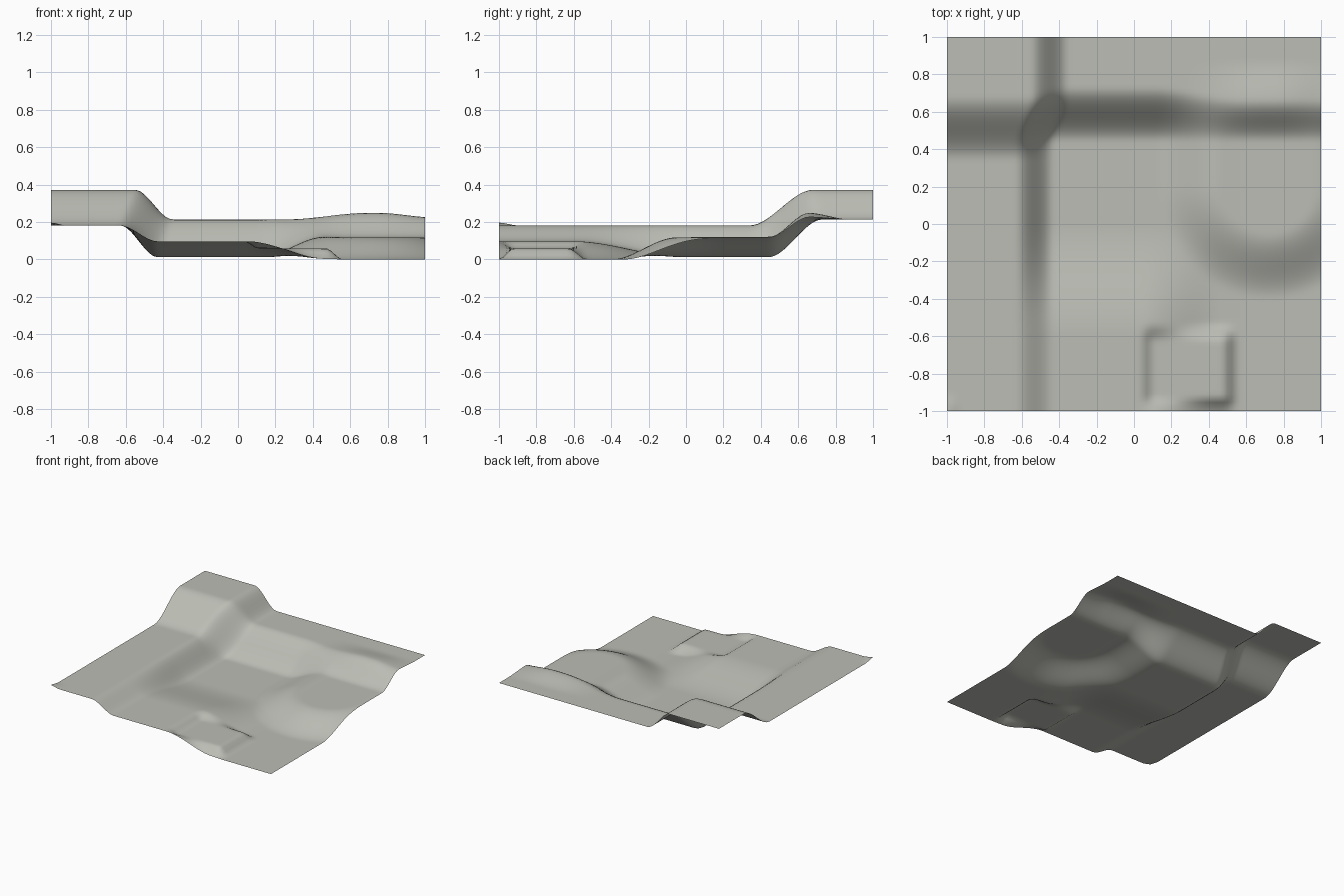
import bpy, bmesh
from math import hypot

cube = bpy.data.objects.get("Cube")
if cube:
    bpy.data.objects.remove(cube)

CELLS = 88  # grid cells per side


def ramp(a, b, t):
    """Smooth step from 0 at a to 1 at b."""
    t = min(1, max(0, (t - a) / (b - a)))
    return t * t * (3 - 2 * t)


def mix(a, b, t):
    return a + (b - a) * t


def lowland(x, y):
    # Floor with a hollow in the middle, falling to the front right corner
    floor = mix(0.015, 0.003, ramp(0.2, 0.6, x))
    # Broad rise along the front edge
    front_rise = 0.085 * (1 - ramp(0.05, 0.45, x)) * (1 - ramp(-0.6, 0, y))
    # Round mound on the right that runs into the back slope
    reach = hypot(x - 0.72, min(0, y - 0.2))
    mound = 0.118 * (1 - ramp(0.25, 0.6, reach))
    return floor + front_rise + mound


def back_terrace(x, y):
    swell = ramp(0.25, 0.7, x) * (1 - 0.7 * ramp(0.75, 1.05, x))
    return 0.217 + 0.035 * swell * (1 - ramp(0.65, 0.88, y))


def height(x, y):
    # Left terrace, with a higher step at the back
    left = 0.185 + 0.19 * ramp(0.34, 0.68, y)
    left += 0.015 * (1 - ramp(-1, -0.92, x)) * (1 - ramp(-1, -0.9, y))
    # Lower ground climbing to the back terrace
    slope_end = 0.73 - 0.07 * ramp(0.1, 0.6, x)
    right = mix(lowland(x, y), back_terrace(x, y), ramp(0.44, slope_end, y))
    # Bank between them
    bank = mix(-0.53, -0.45, ramp(0.4, 0.7, y))
    z = mix(left, right, ramp(bank - 0.1, bank + 0.1, x))
    # Levelled building pad near the front
    pad = ramp(0.03, 0.11, x) * (1 - ramp(0.47, 0.56, x))
    pad *= ramp(-1, -0.92, y) * (1 - ramp(-0.63, -0.53, y))
    return mix(z, 0.062, pad)


# Ground colour
ground = bpy.data.materials.new("pale grey ground")
ground.use_nodes = True
colour = (0.5, 0.51, 0.46, 1)
ground.diffuse_color = colour
ground.node_tree.nodes["Principled BSDF"].inputs["Base Color"].default_value = colour
ground.node_tree.nodes["Principled BSDF"].inputs["Roughness"].default_value = 0.8

# Terrain sheet
bm = bmesh.new()
bmesh.ops.create_grid(bm, x_segments=CELLS, y_segments=CELLS, size=1)
for v in bm.verts:
    v.co.z = height(v.co.x, v.co.y)
lowest = min(v.co.z for v in bm.verts)
for v in bm.verts:
    v.co.z -= lowest
for f in bm.faces:
    f.smooth = True
mesh = bpy.data.meshes.new("terrain")
bm.to_mesh(mesh)
bm.free()
mesh.materials.append(ground)
terrain = bpy.data.objects.new("terrain", mesh)
bpy.context.collection.objects.link(terrain)
